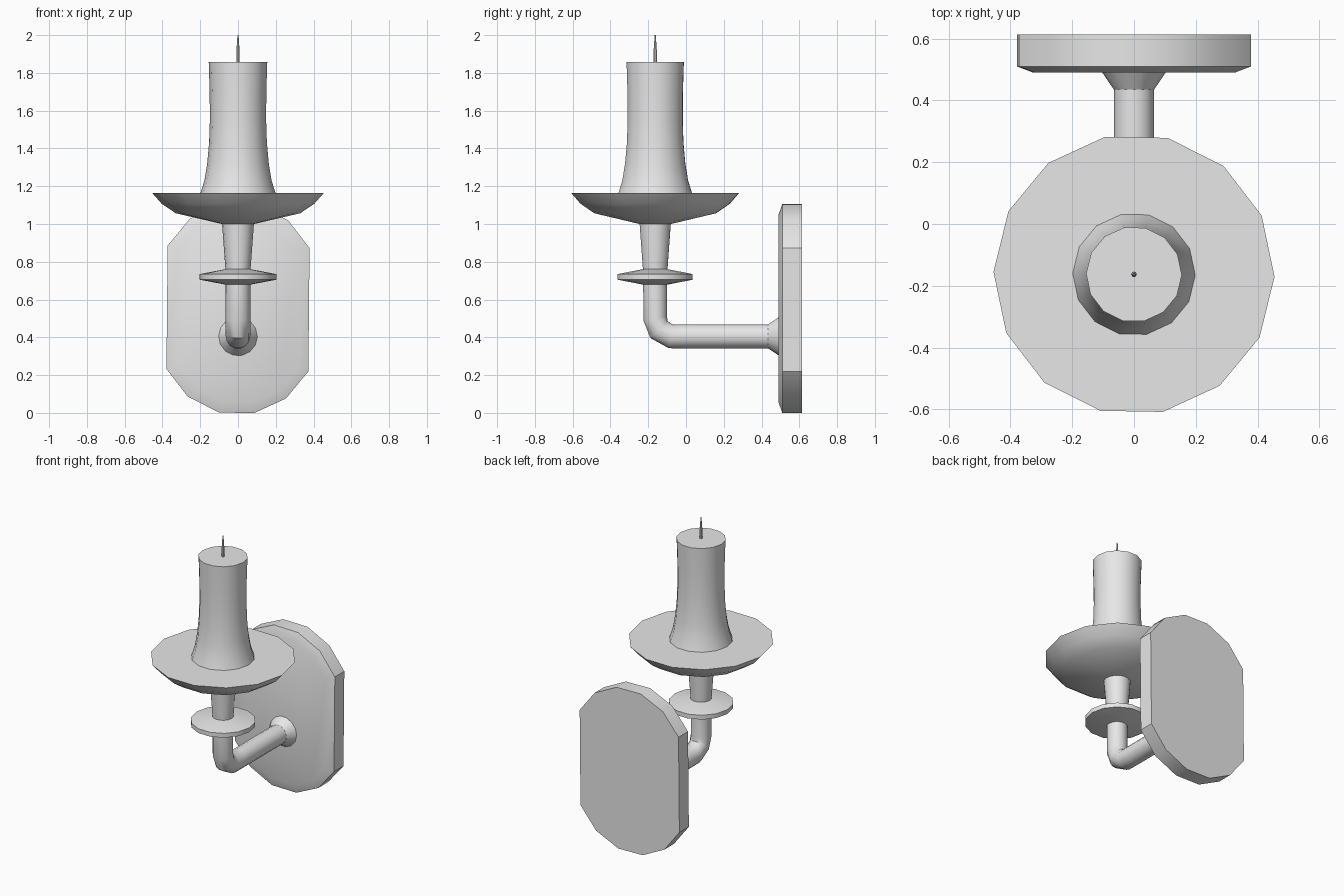
import bpy
import bmesh
from math import cos, sin, pi, radians
from mathutils import Matrix, Vector

cube = bpy.data.objects.get("Cube")
if cube:
    bpy.data.objects.remove(cube, do_unlink=True)

SIDES = 14
TWIST = radians(-1)
AXIS_Y = -0.163      # vertical axis of candle and dish
ARM_Z = 0.405        # height of the horizontal arm

grey = bpy.data.materials.new("plain_grey")
grey.use_nodes = True
grey.diffuse_color = (0.8, 0.8, 0.8, 1)
grey.node_tree.nodes["Principled BSDF"].inputs["Base Color"].default_value = (0.8, 0.8, 0.8, 1)


def loft(name, rings):
    """Skin a list of equal-length point rings and cap both ends."""
    bm = bmesh.new()
    loops = [[bm.verts.new(p) for p in ring] for ring in rings]
    n = len(loops[0])
    for a, b in zip(loops, loops[1:]):
        for i in range(n):
            j = (i + 1) % n
            bm.faces.new((a[i], a[j], b[j], b[i]))
    bm.faces.new(loops[0][::-1])
    bm.faces.new(loops[-1])
    bmesh.ops.recalc_face_normals(bm, faces=bm.faces)
    mesh = bpy.data.meshes.new(name)
    bm.to_mesh(mesh)
    bm.free()
    mesh.materials.append(grey)
    obj = bpy.data.objects.new(name, mesh)
    bpy.context.collection.objects.link(obj)
    bpy.ops.object.select_all(action='DESELECT')
    obj.select_set(True)
    bpy.context.view_layer.objects.active = obj
    bpy.ops.object.shade_smooth_by_angle(angle=radians(30))
    return obj


def circle(center, radius, tilt=0.0, sides=SIDES):
    """Ring around +z, tipped about x by tilt."""
    turn = Matrix.Rotation(tilt, 3, 'X')
    angles = [TWIST + 2 * pi * i / sides for i in range(sides)]
    return [Vector(center) + turn @ Vector((radius * cos(a), radius * sin(a), 0))
            for a in angles]


def lathe(name, profile, sides=SIDES):
    return loft(name, [circle((0, AXIS_Y, z), r, sides=sides) for r, z in profile])


# Candle and wick
lathe("candle", [(0.2, 1.16), (0.178, 1.23), (0.163, 1.32), (0.153, 1.43),
                 (0.149, 1.55), (0.15, 1.7), (0.155, 1.857)])
lathe("wick", [(0.009, 1.85), (0.009, 1.91), (0.003, 2.0)], 8)

# Drip dish, neck and collar disc
lathe("drip_dish", [(0.085, 1.0), (0.33, 1.057), (0.405, 1.108), (0.455, 1.165)])
lathe("neck", [(0.065, 0.74), (0.085, 1.01)])
lathe("collar_disc", [(0.06, 0.678), (0.203, 0.705), (0.203, 0.735), (0.06, 0.762)])

# Bent arm, from the collar down and back to the wall flange
path = [(AXIS_Y, 0.7, 0), (AXIS_Y, 0.5, 10), (-0.143, 0.441, 45),
        (-0.08, ARM_Z, 80), (0, ARM_Z, 90), (0.5, ARM_Z, 90)]
loft("arm", [circle((0, y, z), 0.065, radians(t)) for y, z, t in path])
loft("wall_flange", [circle((0, y, ARM_Z), r, pi / 2)
                     for y, r in [(0.435, 0.065), (0.495, 0.106)]])


# Wall plate: a circle split into upper and lower arcs, pulled apart
def plate_ring(y, inset):
    ring = []
    for i in range(SIDES):
        if i % 7 == 0:
            continue
        a = TWIST + 2 * pi * i / SIDES
        mid = 0.698 if i < 7 else 0.407
        r = 0.417 - inset
        ring.append((r * cos(a), y, mid + r * sin(a)))
    return ring


loft("wall_plate", [plate_ring(0.49, 0.058), plate_ring(0.51, 0), plate_ring(0.613, 0)])
